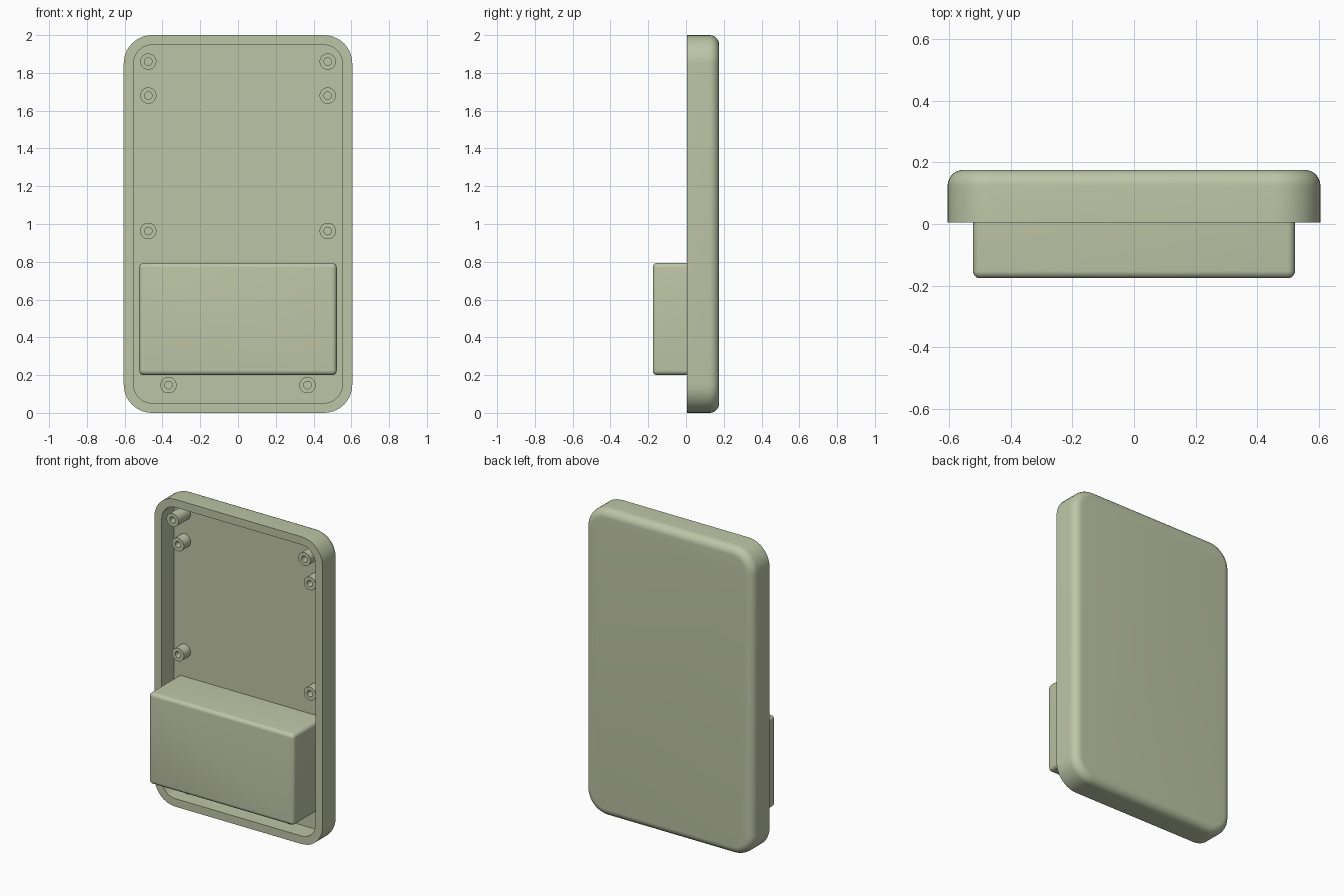
import bpy, bmesh, math

cube = bpy.data.objects.get("Cube")
if cube:
    bpy.data.objects.remove(cube, do_unlink=True)

# Single sage green plastic
COLOR = (0.515, 0.558, 0.381, 1.0)
plastic = bpy.data.materials.new("sage_green_plastic")
plastic.use_nodes = True
plastic.diffuse_color = COLOR
bsdf = next(n for n in plastic.node_tree.nodes if n.type == 'BSDF_PRINCIPLED')
bsdf.inputs["Base Color"].default_value = COLOR
bsdf.inputs["Roughness"].default_value = 0.6


def ring(cx, cz, half_w, half_h, radius, y, segments=10):
    """Rounded rectangle outline in the XZ plane."""
    points = []
    for quarter, (sx, sz) in enumerate([(1, 1), (-1, 1), (-1, -1), (1, -1)]):
        for i in range(segments + 1):
            a = math.pi / 2 * (quarter + i / segments)
            points.append((cx + sx * (half_w - radius) + radius * math.cos(a), y,
                           cz + sz * (half_h - radius) + radius * math.sin(a)))
    return points


def loft(name, rings):
    """Skin successive outlines and cap both ends."""
    bm = bmesh.new()
    loops = [[bm.verts.new(p) for p in r] for r in rings]
    for a, b in zip(loops, loops[1:]):
        n = len(a)
        for i in range(n):
            j = (i + 1) % n
            bm.faces.new((a[i], a[j], b[j], b[i]))
    bm.faces.new(loops[0])
    bm.faces.new(loops[-1])
    bmesh.ops.remove_doubles(bm, verts=bm.verts[:], dist=1e-5)
    bmesh.ops.recalc_face_normals(bm, faces=bm.faces[:])
    mesh = bpy.data.meshes.new(name)
    bm.to_mesh(mesh)
    bm.free()
    mesh.materials.append(plastic)
    obj = bpy.data.objects.new(name, mesh)
    bpy.context.collection.objects.link(obj)
    bpy.ops.object.select_all(action='DESELECT')
    obj.select_set(True)
    bpy.context.view_layer.objects.active = obj
    bpy.ops.object.shade_smooth_by_angle(angle=math.radians(30))
    return obj


def fillet(radius, steps=8):
    """(inset, advance) pairs of a quarter round."""
    return [(radius * (1 - math.cos(math.pi / 2 * i / steps)),
             radius * math.sin(math.pi / 2 * i / steps)) for i in range(steps + 1)]


FRONT, FLOOR, BACK = 0.005, 0.13, 0.176
W, H, CORNER, WALL, ROUND = 0.605, 1.0, 0.15, 0.052, 0.052

# Hollow tray: inner floor, rim, outer wall, rounded back edge
tray = [ring(0, H, W - WALL, H - WALL, CORNER - WALL, y) for y in (FLOOR, FRONT)]
tray.append(ring(0, H, W, H, CORNER, FRONT))
tray += [ring(0, H, W - inset, H - inset, CORNER - inset, BACK - ROUND + adv)
         for inset, adv in fillet(ROUND)]
loft("back_shell", tray)

# Battery box standing on the floor, with rounded front edges
BOX_W, BOX_H, BOX_Z, BOX_FRONT, BOX_ROUND = 0.523, 0.297, 0.497, -0.176, 0.024
box = [ring(0, BOX_Z, BOX_W, BOX_H, 0.025, FLOOR + 0.005, 5)]
box += [ring(0, BOX_Z, BOX_W - inset, BOX_H - inset, 0.025 - inset, BOX_FRONT + BOX_ROUND - adv, 5)
        for inset, adv in fillet(BOX_ROUND, 5)]
loft("battery_box", box)

# Screw posts with blind holes, mirrored left and right
POSTS = [("top", 0.475, 1.86, FRONT), ("upper", 0.475, 1.68, 0.06),
         ("middle", 0.475, 0.963, 0.06), ("bottom", 0.368, 0.147, FRONT)]
R_OUT, R_HOLE = 0.043, 0.02
for label, x, z, tip in POSTS:
    for side, sign in (("left", 1), ("right", -1)):
        loft(f"{label}_screw_post_{side}",
             [ring(sign * x, z, r, r, r, y, 8) for r, y in
              ((R_HOLE, FLOOR - 0.01), (R_HOLE, tip), (R_OUT, tip), (R_OUT, FLOOR + 0.005))])
